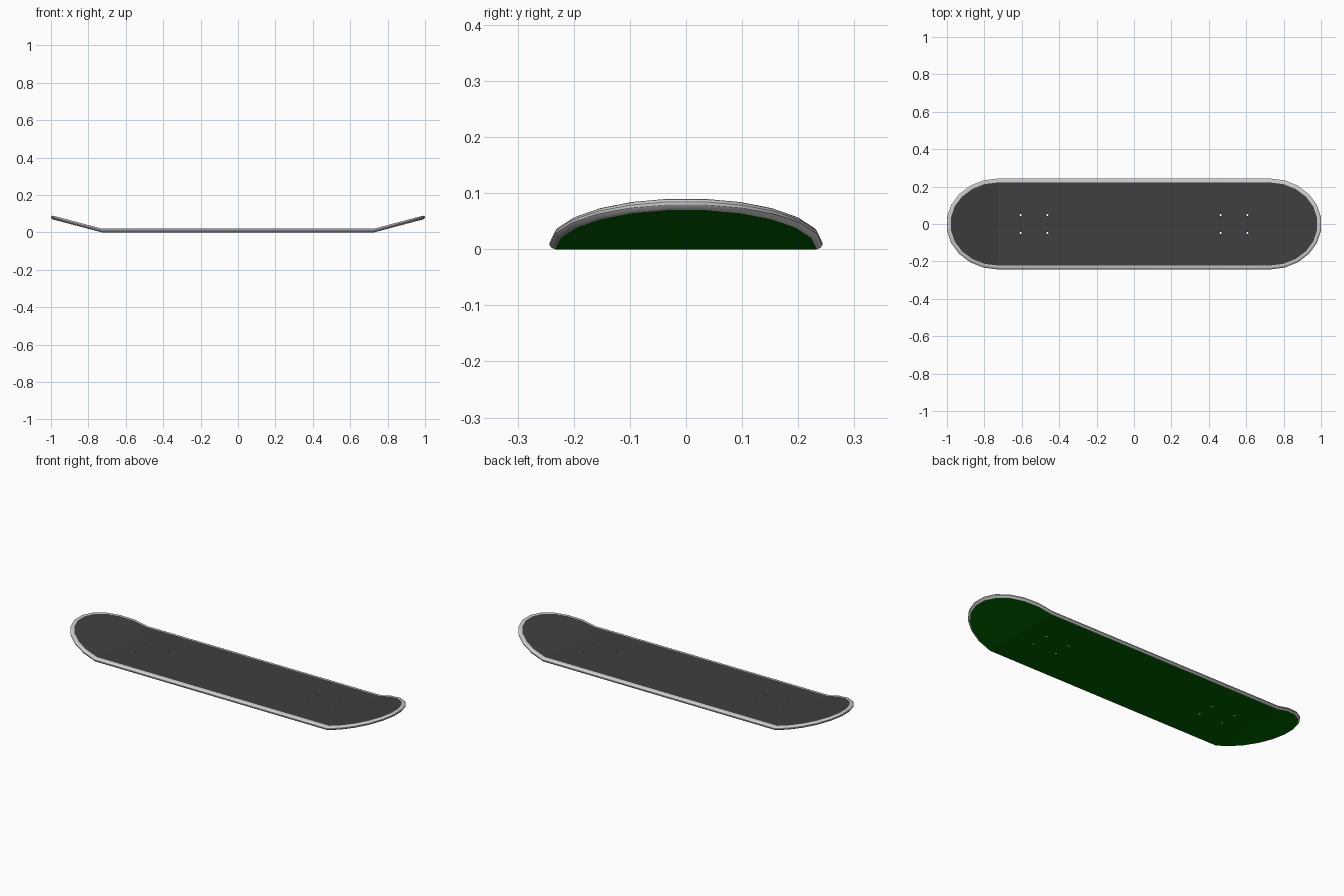
import bpy, bmesh, math
from mathutils import Matrix

if "Cube" in bpy.data.objects:
    bpy.data.objects.remove(bpy.data.objects["Cube"])

BEND, NOSE, HALF_W, SLOPE, SEGS = 0.727, 0.276, 0.243, 0.265, 11


def material(name, color):
    m = bpy.data.materials.new(name)
    m.diffuse_color = color
    m.use_nodes = True
    m.node_tree.nodes["Principled BSDF"].inputs["Base Color"].default_value = m.diffuse_color
    return m


def lift(x):
    return SLOPE * max(0.0, abs(x) - BEND)


def outline(inset, z):
    pts = []
    for side in (1, -1):
        for i in range(SEGS + 1):
            a = -math.pi / 2 + math.pi * i / SEGS
            x = side * (BEND + (NOSE - inset) * math.cos(a))
            y = side * (HALF_W - inset) * math.sin(a)
            pts.append((x, y, z + lift(x)))
    return pts


# Deck: rounded edge profile (inset, height) stacked from bottom to top
profile = [(0.010, 0.0), (0.004, 0.002), (0.0, 0.007), (0.0, 0.012),
           (0.004, 0.017), (0.010, 0.02), (0.021, 0.02)]
bm = bmesh.new()
rings = [[bm.verts.new(p) for p in outline(*step)] for step in profile]
n = len(rings[0])
for low, high in zip(rings, rings[1:]):
    for i in range(n):
        j = (i + 1) % n
        bm.faces.new((low[i], low[j], high[j], high[i]))


# Underside and grip surface: flat middle plus two tilted ends
def cap(ring, mat, flip):
    k = SEGS + 1
    for verts in (ring[:k], ring[k:], [ring[0], ring[k - 1], ring[k], ring[-1]]):
        face = bm.faces.new(verts[::-1] if flip else verts)
        face.material_index = mat


cap(rings[-1], 1, False)
cap(rings[0], 2, True)
bmesh.ops.recalc_face_normals(bm, faces=bm.faces)
mesh = bpy.data.meshes.new("deck")
bm.to_mesh(mesh)
bm.free()
deck = bpy.data.objects.new("deck", mesh)
bpy.context.collection.objects.link(deck)
mesh.materials.append(material("edge", (0.6, 0.6, 0.6, 1)))
mesh.materials.append(material("grip", (0.05, 0.05, 0.05, 1)))
mesh.materials.append(material("underside", (0.0, 0.12, 0.0, 1)))

# Truck bolt holes
bm = bmesh.new()
for x in (-0.606, -0.463, 0.463, 0.606):
    for y in (-0.048, 0.048):
        bmesh.ops.create_cone(bm, cap_ends=True, segments=12, radius1=0.006,
                              radius2=0.006, depth=0.1,
                              matrix=Matrix.Translation((x, y, 0.01)))
cut_mesh = bpy.data.meshes.new("bolt_hole_cutter")
bm.to_mesh(cut_mesh)
bm.free()
cutter = bpy.data.objects.new("bolt_hole_cutter", cut_mesh)
bpy.context.collection.objects.link(cutter)
cutter.hide_render = True

bpy.context.view_layer.objects.active = deck
deck.select_set(True)
mod = deck.modifiers.new("bolt_holes", 'BOOLEAN')
mod.operation = 'DIFFERENCE'
mod.solver = 'EXACT'
mod.object = cutter
bpy.ops.object.modifier_apply(modifier=mod.name)
bpy.data.objects.remove(cutter, do_unlink=True)
bpy.ops.object.shade_smooth_by_angle(angle=math.radians(30))
for p in deck.data.polygons:
    if p.material_index in (1, 2):
        p.use_smooth = False
